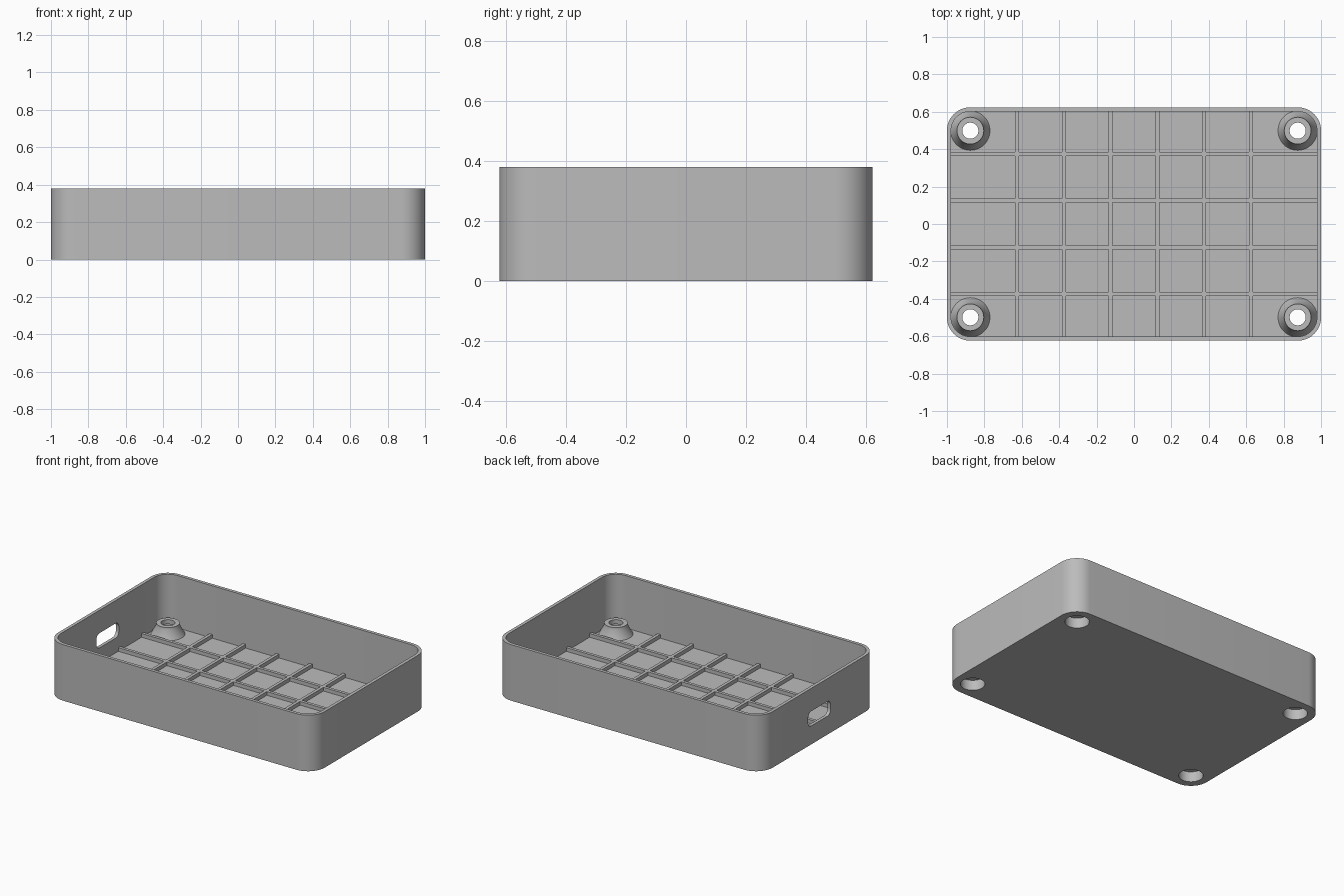
import bpy, bmesh, math
from mathutils import Matrix

if "Cube" in bpy.data.objects:
    bpy.data.objects.remove(bpy.data.objects["Cube"], do_unlink=True)

HX, HY, H = 1.0, 0.624, 0.38      # half length, half width, height
R, WALL, FLOOR = 0.125, 0.022, 0.025
POST_X, POST_Y, BORE = 0.875, 0.499, 0.075

grey = bpy.data.materials.new("plain grey")
grey.use_nodes = True
grey.diffuse_color = (0.5, 0.5, 0.5, 1)
grey.node_tree.nodes["Principled BSDF"].inputs["Base Color"].default_value = (0.5, 0.5, 0.5, 1)


def finish(name, bm):
    bmesh.ops.recalc_face_normals(bm, faces=bm.faces)
    mesh = bpy.data.meshes.new(name)
    bm.to_mesh(mesh)
    bm.free()
    mesh.materials.append(grey)
    obj = bpy.data.objects.new(name, mesh)
    bpy.context.collection.objects.link(obj)
    return obj


def select_only(obj):
    bpy.ops.object.select_all(action='DESELECT')
    obj.select_set(True)
    bpy.context.view_layer.objects.active = obj


def smooth(obj):
    select_only(obj)
    bpy.ops.object.shade_smooth_by_angle(angle=math.radians(30))


def rounded_prism(name, hx, hy, r, z0, z1, steps=12):
    """Rounded rectangle extruded from z0 to z1."""
    bm = bmesh.new()
    verts = []
    for q, (sx, sy) in enumerate([(1, 1), (-1, 1), (-1, -1), (1, -1)]):
        for i in range(steps + 1):
            a = math.pi / 2 * (q + i / steps)
            verts.append(bm.verts.new((sx * (hx - r) + r * math.cos(a),
                                       sy * (hy - r) + r * math.sin(a), z0)))
    face = bm.faces.new(verts)
    top = bmesh.ops.extrude_face_region(bm, geom=[face])["geom"]
    bmesh.ops.translate(bm, vec=(0, 0, z1 - z0),
                        verts=[v for v in top if isinstance(v, bmesh.types.BMVert)])
    return finish(name, bm)


def boolean(target, other, operation):
    mod = target.modifiers.new("cut", 'BOOLEAN')
    mod.operation, mod.solver, mod.object = operation, 'EXACT', other
    select_only(target)
    bpy.ops.object.modifier_apply(modifier=mod.name)
    bpy.data.objects.remove(other, do_unlink=True)


def bars(name, boxes):
    """Set of (centre, size) boxes in one object."""
    bm = bmesh.new()
    for c, s in boxes:
        bmesh.ops.create_cube(bm, size=1, matrix=Matrix.Translation(c) @ Matrix.Diagonal((*s, 1)))
    return finish(name, bm)


corners = [(sx * POST_X, sy * POST_Y) for sx in (-1, 1) for sy in (-1, 1)]

# Open tray with rounded corners
tray = rounded_prism("tray", HX, HY, R, 0, H)
boolean(tray, rounded_prism("cavity_cutter", HX - WALL, HY - WALL, R - WALL, FLOOR, H + 0.1),
        'DIFFERENCE')

# Rounded slot through one end wall
slot = rounded_prism("slot_cutter", 0.05, 0.12, 0.035, -0.1, 0.1, 8)
slot.data.transform(Matrix.Translation((-HX, 0, 0.175)) @ Matrix.Rotation(math.pi / 2, 4, 'Y'))
boolean(tray, slot, 'DIFFERENCE')

# Screw bores through the floor
bm = bmesh.new()
for x, y in corners:
    bmesh.ops.create_cone(bm, cap_ends=True, segments=48, radius1=BORE, radius2=BORE,
                          depth=0.2, matrix=Matrix.Translation((x, y, 0)))
boolean(tray, finish("bore_cutter", bm), 'DIFFERENCE')
smooth(tray)

# Crossing floor ribs
rib_w, rib_top, low = 0.021, 0.05, 0.015
mid, tall = (rib_top + low) / 2, rib_top - low
ribs = bars("floor_ribs", [((0, (i - 1.5) * 0.25, mid), (2 * HX - 0.03, rib_w, tall))
                           for i in range(4)])
boolean(ribs, bars("cross_ribs", [(((i - 2.5) * 0.25, 0, mid), (rib_w, 2 * HY - 0.03, tall))
                                  for i in range(6)]), 'UNION')

# Flared screw posts, hollow underneath
profile = [(BORE, FLOOR), (BORE, 0.07), (0.043, 0.07), (0.043, 0.1),
           (0.072, 0.1), (0.072, 0.085), (0.105, FLOOR)]
for x, y in corners:
    bm = bmesh.new()
    pts = [bm.verts.new((r, 0, z)) for r, z in profile]
    edges = [bm.edges.new(pair) for pair in zip(pts, pts[1:])]
    bmesh.ops.spin(bm, geom=pts + edges, cent=(0, 0, 0), axis=(0, 0, 1),
                   angle=2 * math.pi, steps=48)
    bmesh.ops.remove_doubles(bm, verts=bm.verts, dist=0.0001)
    name = ("back" if y > 0 else "front") + ("_left" if x > 0 else "_right") + "_screw_post"
    post = finish(name, bm)
    post.location = (x, y, 0)
    smooth(post)
